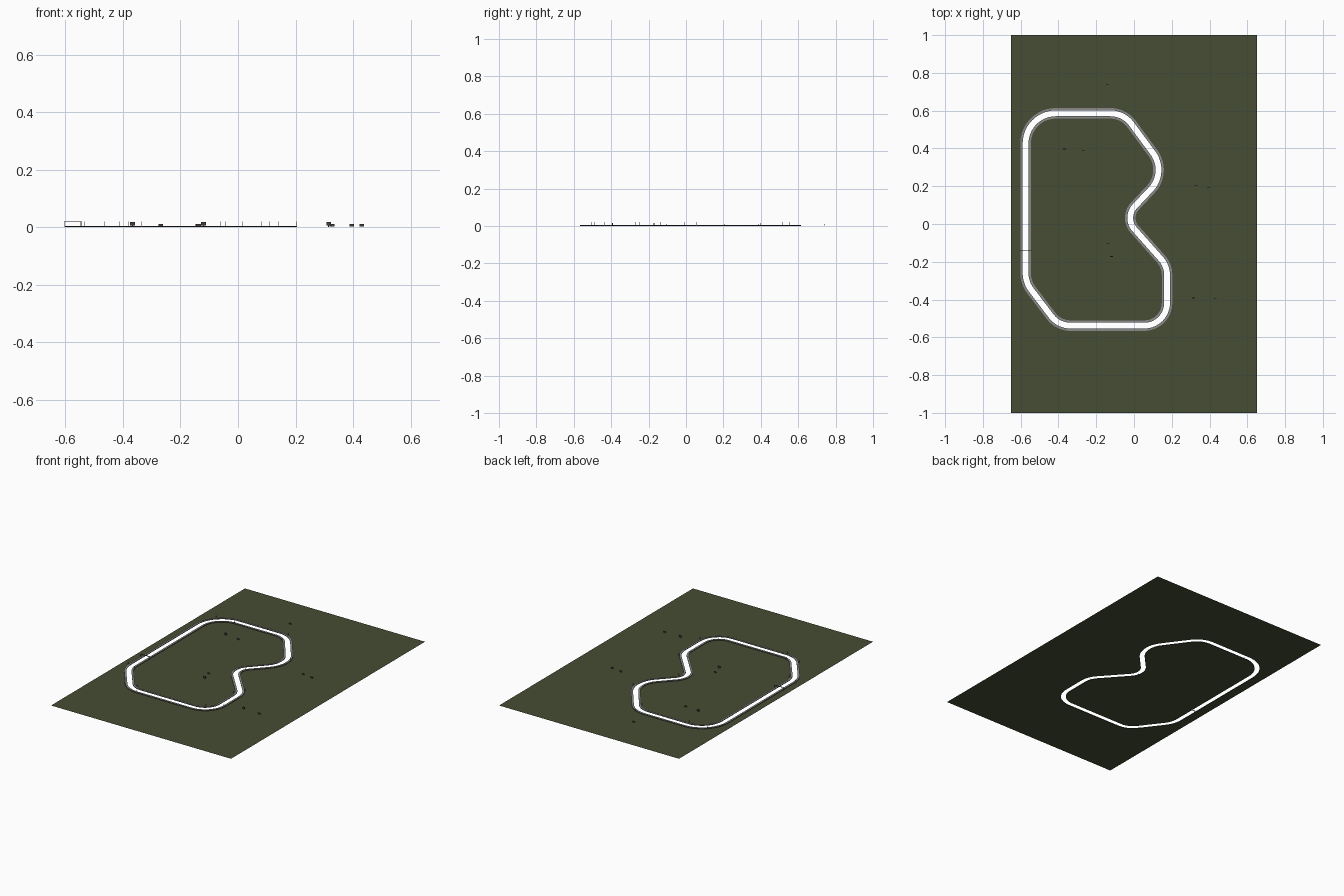
import bpy, bmesh, math
from mathutils import Vector

if "Cube" in bpy.data.objects:
    bpy.data.objects.remove(bpy.data.objects["Cube"])


def material(name, rgb):
    m = bpy.data.materials.new(name)
    m.diffuse_color = (*rgb, 1)
    m.use_nodes = True
    m.node_tree.nodes["Principled BSDF"].inputs["Base Color"].default_value = m.diffuse_color
    return m


GRASS = material("grass_green", (0.061, 0.074, 0.034))
KERB = material("kerb_grey", (0.26, 0.26, 0.26))
DARK = material("dark_brown", (0.06, 0.052, 0.045))
POST = material("post_grey", (0.35, 0.35, 0.35))


def finish(bm, name, mat):
    me = bpy.data.meshes.new(name)
    bm.to_mesh(me)
    bm.free()
    me.materials.append(mat)
    ob = bpy.data.objects.new(name, me)
    bpy.context.collection.objects.link(ob)
    return ob


def box(bm, x, y, z0, z1, w, d):
    r = bmesh.ops.create_cube(bm, size=1)
    for v in r["verts"]:
        v.co = (x + v.co.x * w, y + v.co.y * d, (z0 + z1) / 2 + v.co.z * (z1 - z0))


# Circuit centreline: corners (x, y, fillet radius), clockwise
CORNERS = [(-0.574, 0.586, 0.16), (-0.055, 0.586, 0.14), (0.175, 0.275, 0.15),
           (-0.052, 0.034, 0.09), (0.175, -0.221, 0.13), (0.175, -0.538, 0.12),
           (-0.40, -0.538, 0.13), (-0.574, -0.309, 0.15)]


def centreline(steps=12):
    out = []
    n = len(CORNERS)
    for i, (x, y, r) in enumerate(CORNERS):
        p = Vector((x, y))
        a = (Vector(CORNERS[i - 1][:2]) - p).normalized()
        b = (Vector(CORNERS[(i + 1) % n][:2]) - p).normalized()
        half = a.angle(b) / 2
        c = p + (a + b).normalized() * (r / math.sin(half))
        t = r / math.tan(half)
        u, v = p + a * t - c, p + b * t - c
        sweep = u.angle(v)
        for k in range(steps + 1):
            f = k / steps
            w = (u * math.sin((1 - f) * sweep) + v * math.sin(f * sweep)) / math.sin(sweep)
            out.append((c + w, w, a, b))
    pts = [o[0] for o in out]
    m = len(pts)
    res = []
    for i, p in enumerate(pts):
        d = ((p - pts[i - 1]).normalized() + (pts[(i + 1) % m] - p).normalized()).normalized()
        res.append((p, Vector((-d.y, d.x))))      # left normal points outward
    return res


PATH = centreline()
ROAD, EDGE = 0.0155, 0.028


def offset(o):
    return [p + nrm * o for p, nrm in PATH]


# Ground sheet with the road ribbon cut out of it
bm = bmesh.new()
edges = []
for loop in ([Vector(c) for c in ((-0.65, -1), (0.65, -1), (0.65, 1), (-0.65, 1))], offset(ROAD)):
    vs = [bm.verts.new((p.x, p.y, 0)) for p in loop]
    edges += [bm.edges.new((vs[i - 1], vs[i])) for i in range(len(vs))]
bmesh.ops.triangle_fill(bm, use_beauty=True, edges=edges, normal=(0, 0, 1))
for f in bm.faces:
    f.normal_update()
    if f.normal.z < 0:
        f.normal_flip()
finish(bm, "ground", GRASS)

# Infield inside the circuit
bm = bmesh.new()
f = bm.faces.new([bm.verts.new((p.x, p.y, 0)) for p in reversed(offset(-ROAD))])
bmesh.ops.triangulate(bm, faces=[f])
finish(bm, "infield", GRASS)


# Raised kerb strips on both sides of the road
def kerb(name, o1, o2, h=0.004):
    bm = bmesh.new()
    rings = [[bm.verts.new((p.x, p.y, z)) for p in offset(o)]
             for o, z in ((o1, 0), (o1, h), (o2, h), (o2, 0))]
    n = len(PATH)
    for a, b in zip(rings, rings[1:]):
        for i in range(n):
            bm.faces.new((a[i - 1], a[i], b[i], b[i - 1]))
    bmesh.ops.recalc_face_normals(bm, faces=bm.faces)
    ob = finish(bm, name, KERB)
    ob.data.materials.append(DARK)
    for p in ob.data.polygons:                   # dark upright sides
        p.material_index = 0 if abs(p.normal.z) > 0.5 else 1


kerb("outer_kerb", ROAD, EDGE)
kerb("inner_kerb", -EDGE, -ROAD)

# Thin marker posts beside the kerbs
bm = bmesh.new()
for i in range(0, len(PATH), 6):
    p, nrm = PATH[i]
    q = p + nrm * (EDGE + 0.003) * (1 if i % 4 else -1)
    box(bm, q.x, q.y, 0, 0.02, 0.0015, 0.0015)
finish(bm, "marker_posts", POST)

# Start gantry across the left straight
bm = bmesh.new()
box(bm, -0.574, -0.138, 0.017, 0.02, 0.06, 0.003)
for x in (-0.604, -0.544):
    box(bm, x, -0.138, 0, 0.02, 0.002, 0.002)
finish(bm, "start_gantry", DARK)

# Boards scattered over the field: high ones and low ones
bm = bmesh.new()
for x, y in ((-0.367, 0.397), (-0.12, -0.172), (0.315, -0.392)):
    box(bm, x, y, 0.005, 0.017, 0.016, 0.005)
    box(bm, x, y, 0, 0.005, 0.003, 0.003)
finish(bm, "high_boards", DARK)
bm = bmesh.new()
for x, y in ((-0.268, 0.387), (-0.137, -0.105), (0.327, 0.205),
             (0.395, 0.195), (0.43, -0.395), (-0.14, 0.74)):
    box(bm, x, y, 0.002, 0.01, 0.016, 0.002)
finish(bm, "low_boards", DARK)
